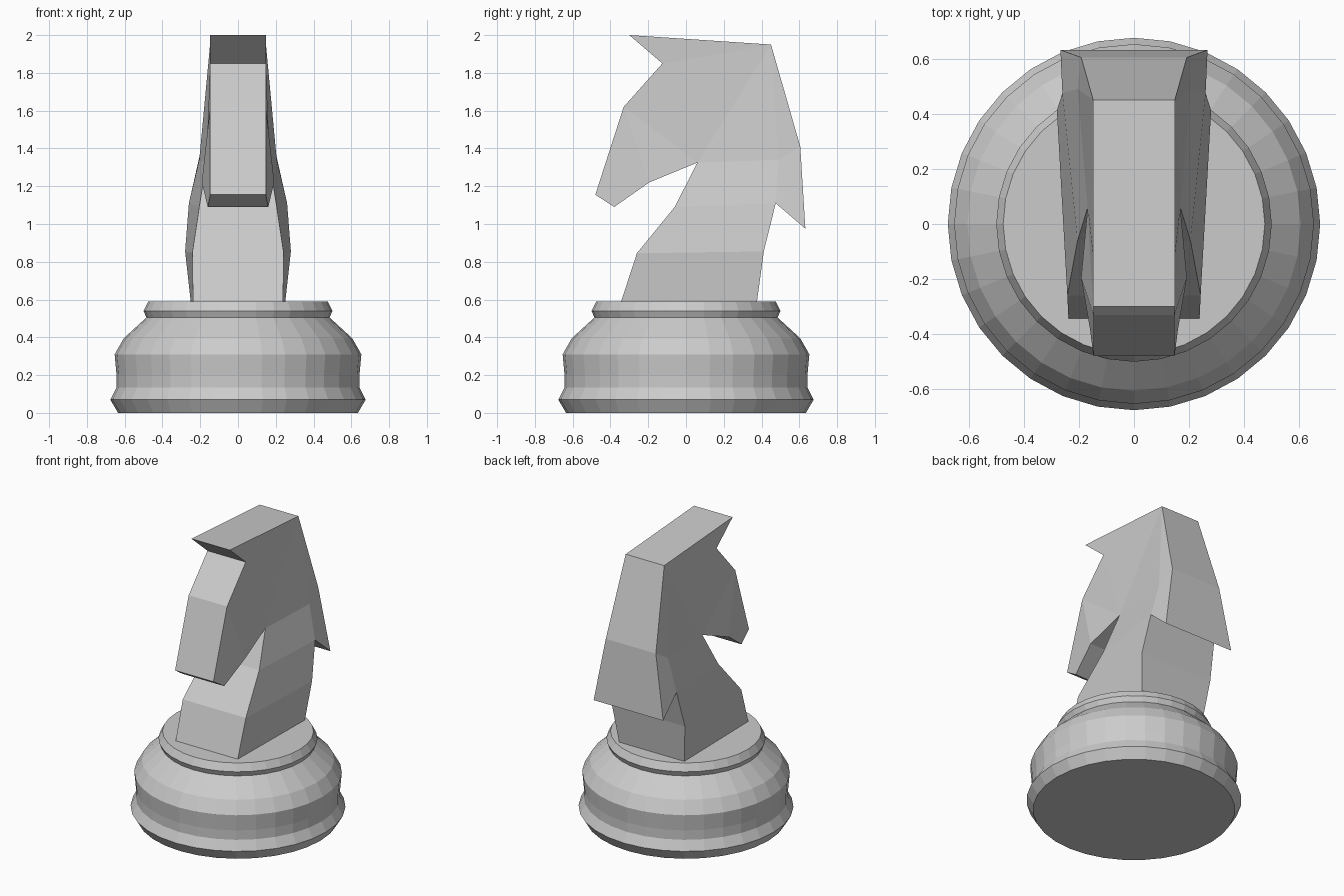
import bpy, bmesh
from math import cos, sin, pi

if "Cube" in bpy.data.objects:
    bpy.data.objects.remove(bpy.data.objects["Cube"])


def make_object(name, bm):
    bmesh.ops.recalc_face_normals(bm, faces=bm.faces)
    mesh = bpy.data.meshes.new(name)
    bm.to_mesh(mesh)
    bm.free()
    obj = bpy.data.objects.new(name, mesh)
    bpy.context.collection.objects.link(obj)
    return obj


# Turned base: (radius, height) rings, 32 sides
SIDES = 32
rings = [(0.635, 0), (0.676, 0.07), (0.643, 0.135), (0.643, 0.2), (0.653, 0.31),
         (0.605, 0.395), (0.485, 0.505), (0.5, 0.54), (0.475, 0.59)]
bm = bmesh.new()
loops = [[bm.verts.new((r * cos(2 * pi * i / SIDES), r * sin(2 * pi * i / SIDES), z))
          for i in range(SIDES)] for r, z in rings]
for low, high in zip(loops, loops[1:]):
    for i in range(SIDES):
        j = (i + 1) % SIDES
        bm.faces.new((low[i], low[j], high[j], high[i]))
bm.faces.new(loops[0])
bm.faces.new(loops[-1])
make_object("base", bm)

# Horse head outline: (half width, y, z), running from forelock over the back
outline = [
    (0.148, -0.30, 2.00),   # 0 forelock tip
    (0.148, 0.45, 1.95),    # 1 crown
    (0.192, 0.605, 1.41),   # 2 mane bend
    (0.267, 0.632, 0.975),  # 3 mane tip
    (0.260, 0.475, 1.11),   # 4 mane underside
    (0.280, 0.412, 0.855),  # 5 neck back
    (0.250, 0.375, 0.585),  # 6 neck bottom back
    (0.238, -0.345, 0.585),  # 7 neck bottom front
    (0.242, -0.26, 0.845),  # 8 chest
    (0.205, -0.06, 1.09),   # 9 throat
    (0.168, 0.06, 1.325),   # 10 jaw corner
    (0.192, -0.195, 1.22),  # 11 jaw
    (0.160, -0.38, 1.09),   # 12 chin
    (0.147, -0.48, 1.155),  # 13 nose
    (0.147, -0.33, 1.62),   # 14 face
    (0.147, -0.125, 1.85),  # 15 brow
]
inner = (0.205, 0.49, 1.34)  # 16 point on the side where mane meets neck

# Side panels, by outline index
panels = [(0, 1, 15), (15, 1, 10), (1, 16, 10), (1, 2, 16), (2, 3, 4, 16),
          (10, 16, 4, 9), (9, 4, 5, 8), (8, 5, 6, 7),
          (15, 10, 14), (14, 10, 11), (14, 11, 12, 13)]

bm = bmesh.new()
sides = [[bm.verts.new((s * x, y, z)) for x, y, z in outline + [inner]] for s in (1, -1)]
for verts in sides:
    for panel in panels:
        bm.faces.new([verts[i] for i in panel])
right, left = sides
n = len(outline)
for i in range(n):
    j = (i + 1) % n
    bm.faces.new((right[i], right[j], left[j], left[i]))
make_object("horse_head", bm)
